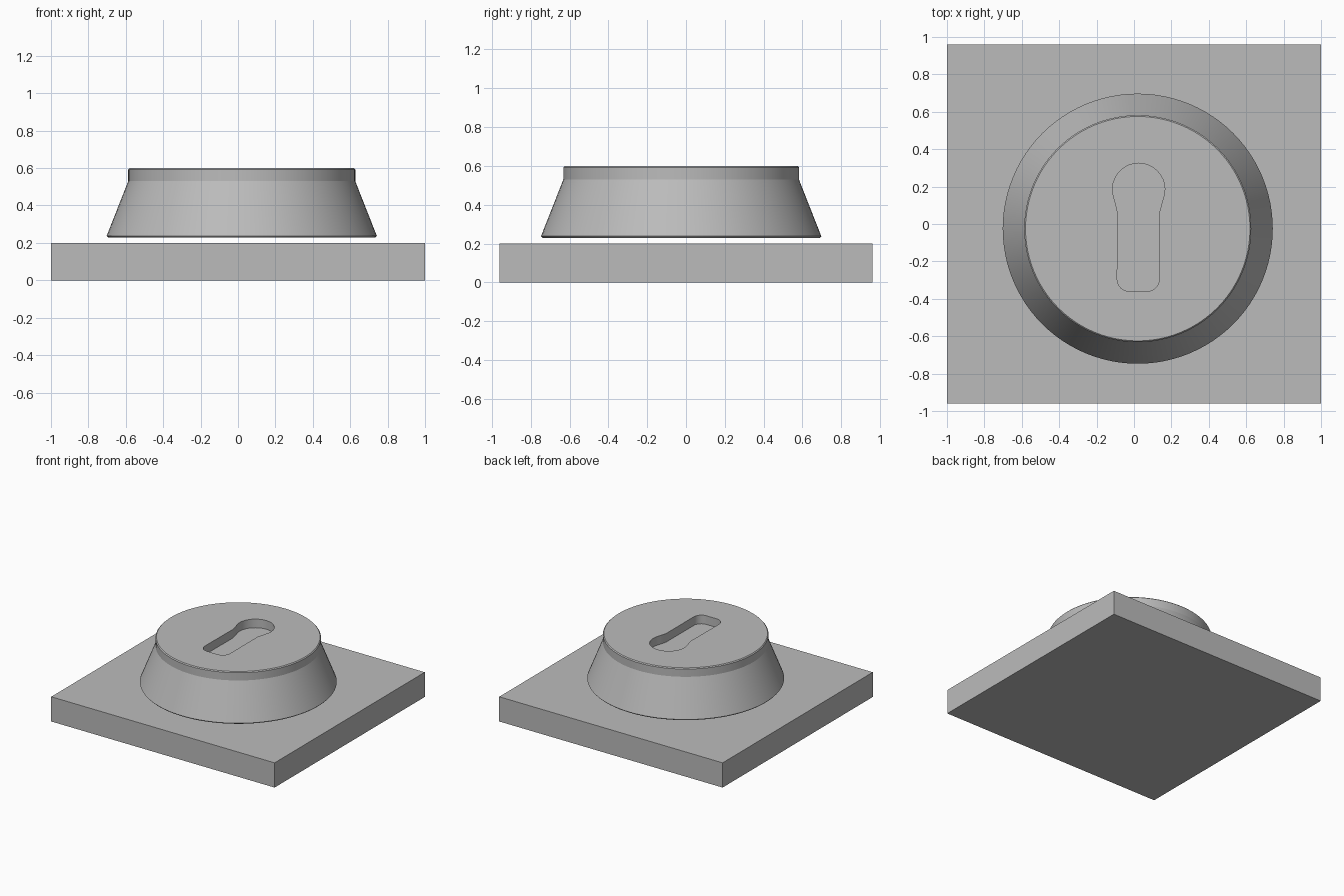
import bpy, bmesh, math

if "Cube" in bpy.data.objects:
    bpy.data.objects.remove(bpy.data.objects["Cube"])

CX, CY = 0.02, -0.025
SEG = 96

grey = bpy.data.materials.new("plain grey")
grey.diffuse_color = (0.5, 0.5, 0.5, 1)
grey.use_nodes = True
grey.node_tree.nodes["Principled BSDF"].inputs["Base Color"].default_value = grey.diffuse_color


def finish(name, bm):
    bmesh.ops.recalc_face_normals(bm, faces=bm.faces)
    me = bpy.data.meshes.new(name)
    bm.to_mesh(me)
    bm.free()
    ob = bpy.data.objects.new(name, me)
    me.materials.append(grey)
    bpy.context.collection.objects.link(ob)
    return ob


def loft(name, rings):
    """Closed solid through stacked rings of equal point count."""
    bm = bmesh.new()
    loops = [[bm.verts.new(p) for p in r] for r in rings]
    n = len(loops[0])
    for a, b in zip(loops, loops[1:]):
        for i in range(n):
            j = (i + 1) % n
            bm.faces.new((a[i], a[j], b[j], b[i]))
    bm.faces.new(loops[0][::-1])
    bm.faces.new(loops[-1])
    return finish(name, bm)


def arc(cx, cy, r, a0, a1, n):
    return [(cx + r * math.cos(math.radians(a0 + (a1 - a0) * i / n)),
             cy + r * math.sin(math.radians(a0 + (a1 - a0) * i / n))) for i in range(n + 1)]


# Square base slab
loft("base_slab", [[(x, y, z) for x, y in ((-1, -.96), (1, -.96), (1, .96), (-1, .96))]
                   for z in (0, 0.2)])

# Tapered round body with a short straight rim, hovering just above the slab
profile = [(0.715, 0.23), (0.722, 0.238), (0.607, 0.53), (0.607, 0.593), (0.6, 0.6)]
body = loft("round_body", [[(CX + r * math.cos(2 * math.pi * i / SEG),
                             CY + r * math.sin(2 * math.pi * i / SEG), z) for i in range(SEG)]
                           for r, z in profile])

# Keyhole recess: round head, pinched neck and straight stem with rounded end
outline = (arc(0.025, 0.185, 0.14, -20, 200, 20) + [(-0.1, 0.115), (-0.087, 0.06)]
           + arc(-0.025, -0.295, 0.065, 180, 270, 6)
           + arc(0.07, -0.295, 0.065, 270, 360, 6) + [(0.135, 0.06), (0.15, 0.115)])
cutter = loft("keyhole_cutter", [[(x, y, z) for x, y in outline] for z in (0.53, 0.7)])
cut = body.modifiers.new("keyhole", 'BOOLEAN')
cut.operation, cut.solver, cut.object = 'DIFFERENCE', 'EXACT', cutter
bpy.context.view_layer.objects.active = body
body.select_set(True)
bpy.ops.object.modifier_apply(modifier=cut.name)
bpy.data.objects.remove(cutter)

# Smooth the round sides, keep the rim edges sharp
bpy.ops.object.shade_smooth_by_angle(angle=math.radians(20))
